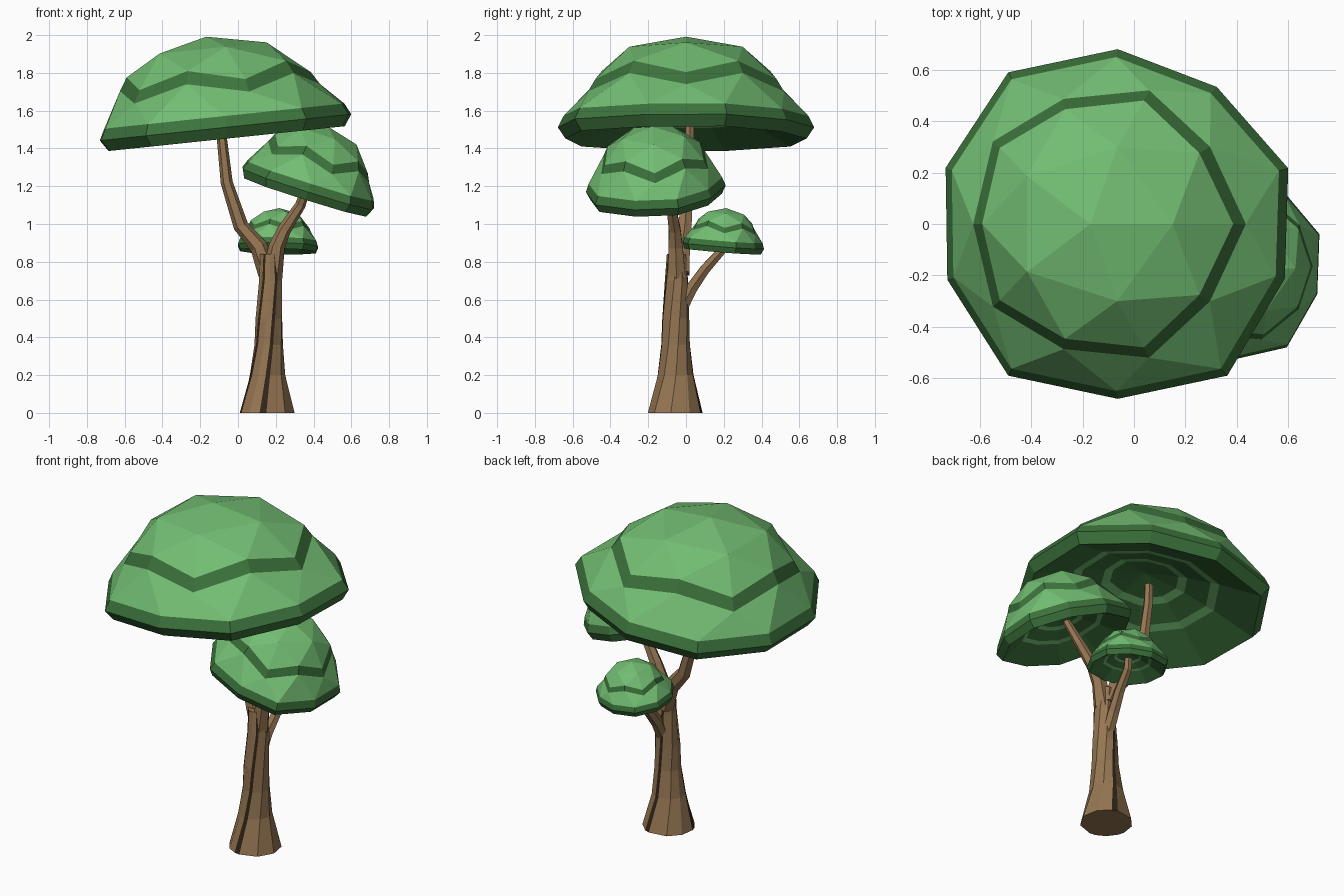
import bpy, math
from mathutils import Vector

if "Cube" in bpy.data.objects:
    bpy.data.objects.remove(bpy.data.objects["Cube"])


def material(name, rgb):
    m = bpy.data.materials.new(name)
    m.diffuse_color = (*rgb, 1)
    m.use_nodes = True
    m.node_tree.nodes["Principled BSDF"].inputs["Base Color"].default_value = m.diffuse_color
    return m


LEAF = material("leaf", (0.17, 0.51, 0.17))
LEAF_DARK = material("leaf_dark", (0.045, 0.17, 0.045))
BARK = material("bark", (0.30, 0.18, 0.085))
BARK_DARK = material("bark_dark", (0.03, 0.018, 0.009))


def make(name, verts, faces, slots, mats):
    me = bpy.data.meshes.new(name)
    me.from_pydata(verts, [], faces)
    for m in mats:
        me.materials.append(m)
    for p, s in zip(me.polygons, slots):
        p.material_index = s
    ob = bpy.data.objects.new(name, me)
    bpy.context.collection.objects.link(ob)
    return ob


# Slight irregularity of the ten-sided rim
WOBBLE = [1.0, .94, .97, 1.04, 1.01, 1.0, 1.04, .97, 1.04, .98]


def canopy(name, centre, radius, height, normal, lip, lean=0.0):
    """Faceted dome with a zigzag band, a thick rim and a stepped hollow underside."""
    rot = Vector((0, 0, 1)).rotation_difference(Vector(normal))
    verts, faces, slots = [], [], []

    def point(r, deg, z, dx=0.0):
        a = math.radians(deg)
        v = Vector((r * radius * math.cos(a) + dx, r * radius * math.sin(a), z))
        verts.append(Vector(centre) + rot @ v)
        return len(verts) - 1

    def face(slot, *ids):
        faces.append(ids)
        slots.append(slot)

    def rim(r, z):
        return [point(r * WOBBLE[i], 18 + 36 * i, z) for i in range(10)]

    def zigzag(low, high):
        return [point((low, high)[i % 2][0], 36 * i, (low, high)[i % 2][1] * height, lean * .5)
                for i in range(10)]

    def quads(upper, lower, slot):
        for i in range(10):
            j = (i + 1) % 10
            face(slot, lower[i], lower[j], upper[j], upper[i])

    # Crown
    apex = point(0, 0, height, lean)
    five = [point(.45, 72 * k, .87 * height, lean) for k in range(5)]
    band_top = zigzag((.72, .50), (.67, .65))
    band_low = zigzag((.78, .36), (.73, .51))
    for k in range(5):
        n = (k + 1) % 5
        a, b, c = band_top[2 * k], band_top[2 * k + 1], band_top[(2 * k + 2) % 10]
        face(0, apex, five[k], five[n])
        face(0, five[k], b, five[n])
        face(0, five[k], a, b)
        face(0, five[n], b, c)
    quads(band_top, band_low, 1)
    # Skirt and rim
    skirt = rim(.955, lip)
    for j in range(10):
        n = (j + 1) % 10
        face(0, skirt[j], skirt[n], band_low[n])
        face(0, skirt[j], band_low[n], band_low[j])
    edge = rim(1, 0)
    quads(skirt, edge, 1)
    # Hollow underside with concentric steps
    previous = rim(.94, -lip)
    quads(edge, previous, 1)
    for r, z, slot in [(.60, .08, 1), (.53, .11, 0), (.34, .20, 1), (.27, .23, 0)]:
        ring = rim(r, z * height)
        quads(previous, ring, slot)
        previous = ring
    top = point(0, 0, .31 * height)
    for i in range(10):
        face(1, previous[i], top, previous[(i + 1) % 10])
    return make(name, verts, faces, slots, [LEAF, LEAF_DARK])


def limb(name, path, angles, twist=0, level=False, grooves=()):
    """Sweep a polygon along (x, y, z, radius) points; grooves are dark narrow sides."""
    n = len(angles)
    pts = [Vector(p[:3]) for p in path]
    verts, faces, slots = [], [], []
    for k, p in enumerate(path):
        tangent = pts[min(k + 1, len(pts) - 1)] - pts[max(k - 1, 0)]
        rot = Vector((0, 0, 1)).rotation_difference(Vector((0, 0, 1)) if level else tangent)
        for a in angles:
            t = math.radians(a) + math.radians(twist) * p[2]
            verts.append(pts[k] + rot @ Vector((p[3] * math.cos(t), p[3] * math.sin(t), 0)))
    for k in range(len(path) - 1):
        for i in range(n):
            j = (i + 1) % n
            faces.append((k * n + i, k * n + j, k * n + n + j, k * n + n + i))
            slots.append(1 if i in grooves else 0)
    faces += [tuple(reversed(range(n))), tuple(range(len(verts) - n, len(verts)))]
    slots += [0, 0]
    return make(name, verts, faces, slots, [BARK, BARK_DARK])


# Trunk: flared, twisted, three dark grooves
trunk_angles = [-172, -158, -130, -106, -92, -50, -10, 30, 62, 76, 120, 155]
limb("trunk", [(.155, -.055, 0, .147), (.155, -.055, .2, .095), (.163, -.055, .36, .076),
               (.165, -.055, .5, .072), (.172, -.05, .7, .062), (.165, -.05, .84, .052)],
     trunk_angles, twist=55, level=True, grooves=(0, 3, 8))

# Branches
six = [i * 60 for i in range(6)]
limb("main_branch", [(.16, -.03, .74, .055), (.11, -.02, .88, .047), (.015, -.005, .99, .04),
                     (-.06, .01, 1.22, .032), (-.085, .02, 1.45, .027), (-.09, .02, 1.58, .025)], six)
limb("right_branch", [(.18, -.05, .72, .055), (.205, -.055, .88, .043), (.245, -.06, .97, .036),
                      (.33, -.08, 1.10, .028), (.38, -.13, 1.24, .022)], six)
limb("back_branch", [(.17, -.04, .52, .037), (.175, .03, .66, .035), (.19, .10, .76, .03),
                     (.205, .19, .86, .025), (.21, .20, .92, .022)], six)

# Leaf canopies
canopy("large_canopy", (-.063, 0, 1.512), .70, .488, (-.105, 0, 1), .06, lean=-.055)
canopy("medium_canopy", (.373, -.16, 1.187), .382, .345, (.315, -.05, 1), .045)
canopy("small_canopy", (.213, .197, .885), .223, .20, (.03, .08, 1), .03)
